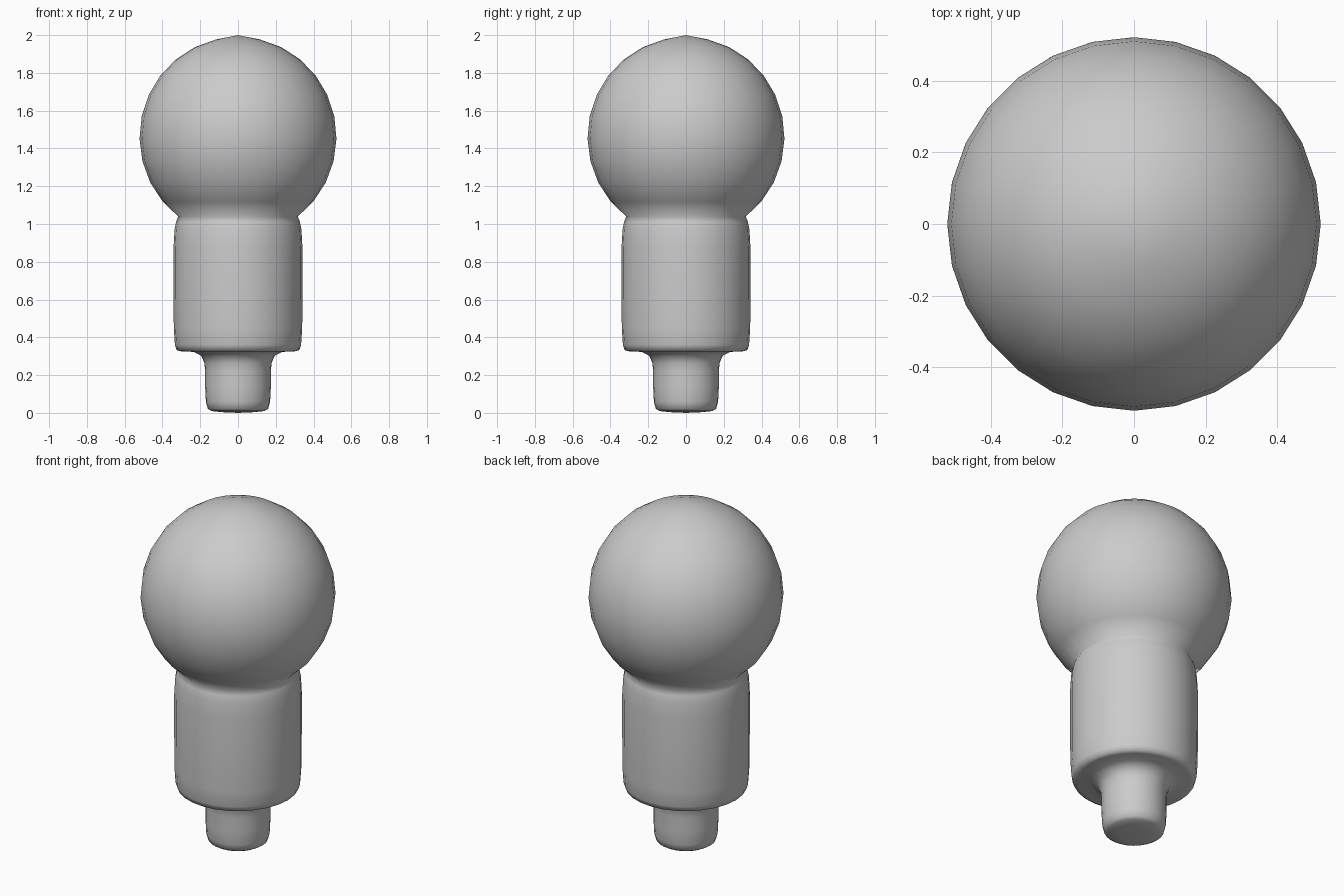
import bpy, bmesh
from math import sin, cos, pi, radians

if "Cube" in bpy.data.objects:
    bpy.data.objects.remove(bpy.data.objects["Cube"])

SIDES = 28

# Stem and collar outline (radius, height), from the base upwards
profile = [(0.09, 0.004), (0.14, 0.01), (0.16, 0.022), (0.17, 0.06),
           (0.174, 0.14), (0.174, 0.22), (0.178, 0.265), (0.195, 0.303),
           (0.235, 0.323), (0.30, 0.326), (0.325, 0.332), (0.334, 0.36),
           (0.34, 0.45), (0.341, 0.65), (0.341, 0.88), (0.336, 0.97),
           (0.328, 1.01), (0.317, 1.04)]

# Round head outline, joining the collar at the neck
RADIUS, CENTRE = 0.525, 1.46
RINGS = 11
for i in range(1, RINGS):
    a = radians(-53 + 143 * i / RINGS)
    profile.append((RADIUS * cos(a) * 0.993, CENTRE + RADIUS * sin(a) * 1.01))


def lathe(name, outline, bottom, top):
    """Spin an outline around z and close it with a pole at each end."""
    bm = bmesh.new()
    rings = [[bm.verts.new((r * cos(2 * pi * k / SIDES),
                            r * sin(2 * pi * k / SIDES), z))
              for k in range(SIDES)] for r, z in outline]
    low = bm.verts.new((0, 0, bottom))
    high = bm.verts.new((0, 0, top))
    for k in range(SIDES):
        n = (k + 1) % SIDES
        for a, b in zip(rings, rings[1:]):
            bm.faces.new((a[k], a[n], b[n], b[k]))
        bm.faces.new((low, rings[0][n], rings[0][k]))
        bm.faces.new((high, rings[-1][k], rings[-1][n]))
    for f in bm.faces:
        f.smooth = True
    mesh = bpy.data.meshes.new(name)
    bm.to_mesh(mesh)
    bm.free()
    obj = bpy.data.objects.new(name, mesh)
    bpy.context.collection.objects.link(obj)
    return obj


# One continuous turned piece: stem, collar and round head
lathe("round_head_peg", profile, 0.0, 2.0)
